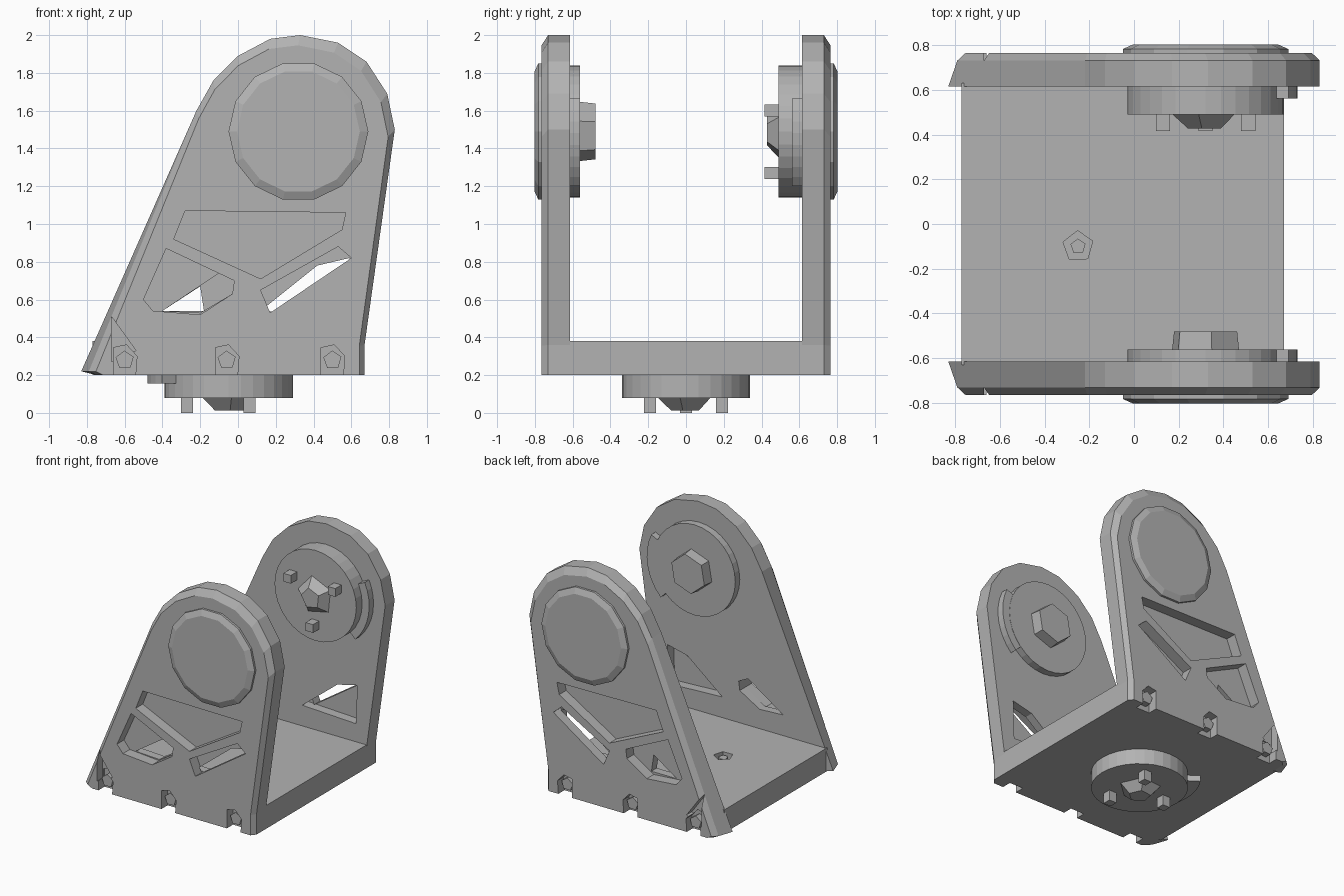
import bpy, bmesh
from math import cos, sin, radians

if "Cube" in bpy.data.objects:
    bpy.data.objects.remove(bpy.data.objects["Cube"])

grey = bpy.data.materials.new("plain_grey")
grey.use_nodes = True
colour = (0.45, 0.45, 0.45, 1)
grey.diffuse_color = colour
grey.node_tree.nodes["Principled BSDF"].inputs["Base Color"].default_value = colour


def loft(name, sections, place):
    """Skin equal outlines; sections are (outline, depth)."""
    bm = bmesh.new()
    rings = [[bm.verts.new(place(u, v, d)) for u, v in pts] for pts, d in sections]
    for a, b in zip(rings, rings[1:]):
        for i in range(len(a)):
            j = (i + 1) % len(a)
            bm.faces.new((a[i], a[j], b[j], b[i]))
    bm.faces.new(rings[0])
    bm.faces.new(rings[-1])
    bmesh.ops.recalc_face_normals(bm, faces=bm.faces)
    mesh = bpy.data.meshes.new(name)
    bm.to_mesh(mesh)
    bm.free()
    mesh.materials.append(grey)
    obj = bpy.data.objects.new(name, mesh)
    bpy.context.collection.objects.link(obj)
    return obj


def prism(name, pts, d0, d1, place):
    return loft(name, [(pts, d0), (pts, d1)], place)


def circle(c, r, n, start=0):
    return [(c[0] + r * cos(radians(start + 360 * i / n)),
             c[1] + r * sin(radians(start + 360 * i / n))) for i in range(n)]


def sector(c, r, a0, a1):
    return [c] + [(c[0] + r * cos(radians(a0 + (a1 - a0) * i / 8)),
                   c[1] + r * sin(radians(a0 + (a1 - a0) * i / 8))) for i in range(9)]


def cut(obj, pts, d0, d1, place):
    cutter = prism("cutter", pts, d0, d1, place)
    cutter.hide_render = True
    mod = obj.modifiers.new("cut", "BOOLEAN")
    mod.operation = "DIFFERENCE"
    mod.solver = "EXACT"
    mod.object = cutter
    bpy.context.view_layer.objects.active = obj
    bpy.ops.object.modifier_apply(modifier=mod.name)
    bpy.data.objects.remove(cutter)


def flat(u, v, d):
    return (u, v, d)


def coupling(name, c, face, tip, place, turn):
    """Three pegs and a tapered core on the face of a boss."""
    for k in range(3):
        p = circle(c, 0.22, 3, turn)[k]
        prism(f"{name}_peg_{k + 1}", circle(p, 0.045, 4, 45), face, tip, place)
    core_tip = tip + (face - tip) * 0.15
    loft(name + "_core", [(circle(c, 0.16, 5, turn), face),
                          (circle(c, 0.08, 5, turn), core_tip)], place)


# Base floor with a small socket
base = prism("base_floor", [(-0.77, -0.63), (0.67, -0.63), (0.67, 0.63), (-0.77, 0.63)],
             0.2, 0.38, flat)
socket = (-0.25, -0.1)
cut(base, circle(socket, 0.07, 5, 20), 0.33, 0.5, flat)
prism("base_socket_pin", circle(socket, 0.035, 5, 20), 0.32, 0.37, flat)

# Side plate outline, windows and bottom notches
outline = [(-0.83, 0.22), (-0.22, 1.6), (-0.13, 1.76), (0.0, 1.89), (0.17, 1.98),
           (0.33, 2.0), (0.53, 1.96), (0.68, 1.86), (0.79, 1.69), (0.83, 1.5),
           (0.67, 0.36), (0.67, 0.2), (-0.75, 0.2)]
shoulder = [(-0.79, 0.22)] + outline[1:]
rim = [(0.05 + (u - 0.05) * 0.955, 0.2 + (v - 0.2) * 0.97) for u, v in shoulder]
upper_window = [(-0.28, 1.07), (0.57, 1.06), (0.55, 0.97), (0.12, 0.71), (-0.34, 0.92)]
left_window = [(-0.38, 0.87), (-0.02, 0.7), (-0.03, 0.63), (-0.2, 0.52),
               (-0.45, 0.54), (-0.5, 0.6)]
right_window = [(0.53, 0.88), (0.6, 0.82), (0.17, 0.53), (0.12, 0.65)]
left_holes = {"front": [(-0.4, 0.54), (-0.1, 0.74), (-0.02, 0.7), (-0.03, 0.63), (-0.2, 0.53)],
              "back": [(-0.4, 0.54), (-0.2, 0.67), (-0.18, 0.54)]}
right_hole = [(0.12, 0.54), (0.42, 0.78), (0.59, 0.82), (0.58, 0.52)]
pivot = (0.32, 1.49)

for side, s in (("front", -1), ("back", 1)):
    def place(u, v, d, s=s):
        return (u, s * d, v)

    plate = loft(side + "_plate", [(outline, 0.615), (shoulder, 0.73), (rim, 0.765)], place)
    for window in (upper_window, left_window, right_window):
        cut(plate, window, 0.68, 0.9, place)
    for hole in (left_holes[side], right_hole):
        cut(plate, hole, 0.5, 0.69, place)
    cut(plate, [(-0.67, 0.51), (-0.67, 0.27), (-0.54, 0.33)], 0.7, 0.9, place)
    for k, x in enumerate((-0.6, -0.06, 0.5)):
        notch = [(x - 0.06, 0.1), (x + 0.05, 0.1), (x + 0.065, 0.3),
                 (x + 0.01, 0.36), (x - 0.06, 0.345)]
        cut(plate, notch, 0.69, 0.9, place)
        prism(f"{side}_notch_pin_{k + 1}", circle((x, 0.28), 0.05, 5, 20), 0.68, 0.74, place)

    # Round cap outside, boss and stop tab inside
    loft(side + "_cap", [(circle(pivot, 0.37, 14), 0.74), (circle(pivot, 0.37, 14), 0.782),
                         (circle(pivot, 0.325, 14), 0.802)], place)
    boss_face = 0.56 if side == "front" else 0.49
    prism(side + "_boss", circle(pivot, 0.35, 32), 0.63, boss_face, place)
    prism(side + "_stop_tab", sector(pivot, 0.41, -45, 25), 0.63, 0.562, place)
    if side == "front":
        loft("front_hub", [(circle(pivot, 0.16, 6, 20), 0.57),
                           (circle(pivot, 0.15, 6, 20), 0.48)], place)
    else:
        coupling("back", pivot, 0.5, 0.415, place, 30)

# Underside boss, stop tab and coupling
centre = (-0.05, 0)
prism("bottom_boss", circle(centre, 0.34, 32), 0.22, 0.08, flat)
prism("bottom_stop_tab", sector(centre, 0.43, 145, 215), 0.22, 0.155, flat)
coupling("bottom", centre, 0.09, 0.0, flat, 60)
